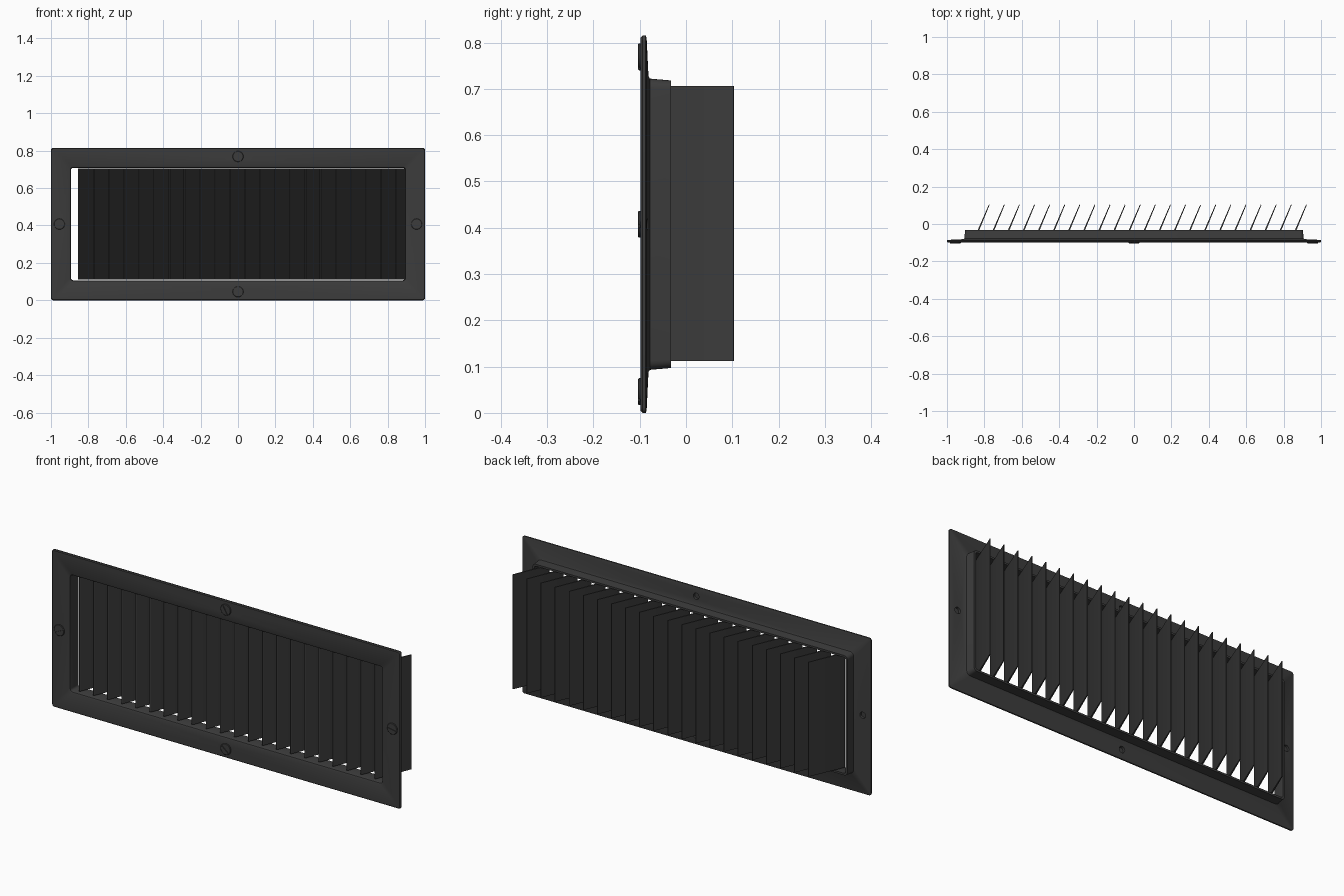
import bpy, bmesh, math
from mathutils import Matrix, Vector

if "Cube" in bpy.data.objects:
    bpy.data.objects.remove(bpy.data.objects["Cube"])

W, H = 1.0, 0.815          # half width, full height
mat = bpy.data.materials.new("dark_metal")
mat.diffuse_color = (0.045, 0.045, 0.045, 1)
mat.use_nodes = True
mat.node_tree.nodes["Principled BSDF"].inputs["Base Color"].default_value = mat.diffuse_color


def finish(name, bm, smooth=True):
    bmesh.ops.recalc_face_normals(bm, faces=bm.faces)
    me = bpy.data.meshes.new(name)
    bm.to_mesh(me)
    bm.free()
    ob = bpy.data.objects.new(name, me)
    bpy.context.collection.objects.link(ob)
    me.materials.append(mat)
    if smooth:
        bpy.ops.object.select_all(action='DESELECT')
        ob.select_set(True)
        bpy.context.view_layer.objects.active = ob
        bpy.ops.object.shade_smooth_by_angle(angle=math.radians(30))
    return ob


def rounded_loop(bm, margin, y, r, seg=5):
    """Rounded rectangle inset from the outer border of the plate."""
    hx, hz = W - margin - r, H / 2 - margin - r
    verts = []
    for q, (sx, sz) in enumerate([(1, 1), (-1, 1), (-1, -1), (1, -1)]):
        for i in range(seg + 1):
            a = math.pi / 2 * (q + i / seg)
            verts.append(bm.verts.new((sx * hx + r * math.cos(a), y,
                                       H / 2 + sz * hz + r * math.sin(a))))
    return verts


def cylinder(bm, r1, r2, y0, y1, x, z, seg=32):
    m = Matrix.Translation((x, (y0 + y1) / 2, z)) @ Matrix.Rotation(math.pi / 2, 4, 'X')
    bmesh.ops.create_cone(bm, cap_ends=True, segments=seg, radius1=r1, radius2=r2,
                          depth=y1 - y0, matrix=m)


def cut(ob, cutter):
    cutter.hide_render = True
    cutter.hide_viewport = True
    mod = ob.modifiers.new("cut", 'BOOLEAN')
    mod.object = cutter
    mod.solver = 'EXACT'


# Frame: cross-section (margin, y, corner radius) swept round the border
section = [(0.004, -0.098, 0.010), (0.0, -0.094, 0.012), (0.0, -0.087, 0.012),
           (0.006, -0.085, 0.010), (0.088, -0.081, 0.022), (0.093, -0.078, 0.020),
           (0.097, -0.032, 0.018), (0.107, -0.032, 0.012), (0.107, -0.088, 0.012),
           (0.104, -0.095, 0.014), (0.098, -0.098, 0.018)]
bm = bmesh.new()
loops = [rounded_loop(bm, *s) for s in section]
for a, b in zip(loops, loops[1:] + loops[:1]):
    n = len(a)
    for i in range(n):
        bm.faces.new((a[i], a[(i + 1) % n], b[(i + 1) % n], b[i]))
frame = finish("frame", bm)

# Screw positions: centre of each side, with slot angle
screws = [("left", -0.955, H / 2, 155), ("right", 0.955, H / 2, 10),
          ("top", 0, H - 0.046, 60), ("bottom", 0, 0.046, 40)]

# Screw holes through the flange
bm = bmesh.new()
for _, x, z, _ in screws:
    cylinder(bm, 0.016, 0.016, -0.12, -0.06, x, z, 24)
cut(frame, finish("hole_cutter", bm, False))

# Slotted screws: chamfered head and short shank
for side, x, z, ang in screws:
    bm = bmesh.new()
    section = [(0, -0.0935), (0.0145, -0.0935), (0.0145, -0.098), (0.029, -0.098),
               (0.029, -0.1015), (0.027, -0.1035), (0, -0.1035)]
    vs = [bm.verts.new((x + r, y, z)) for r, y in section]
    es = [bm.edges.new(p) for p in zip(vs, vs[1:])]
    bmesh.ops.spin(bm, geom=vs + es, cent=(x, 0, z), axis=(0, 1, 0),
                   angle=2 * math.pi, steps=32, use_duplicate=False)
    bmesh.ops.remove_doubles(bm, verts=bm.verts, dist=1e-5)
    screw = finish("screw_" + side, bm)
    bm = bmesh.new()
    bmesh.ops.create_cube(bm, size=1, matrix=Matrix.Translation((x, -0.1035, z))
                          @ Matrix.Rotation(math.radians(ang), 4, 'Y')
                          @ Matrix.Diagonal((0.07, 0.008, 0.007, 1)))
    cut(screw, finish("slot_cutter_" + side, bm, False))

# Slanted vertical louvre blades with a rounded front nose
COUNT, FIRST, LAST = 22, -0.851, 0.845
front, back, t = Vector((0, -0.079)), Vector((0.077, 0.103)), 0.003
d = (back - front).normalized()
nrm = Vector((-d.y, d.x))
outline = [back - nrm * t * 0.7, back + nrm * t * 0.7]
nose = 0.0045
for i in range(9):
    a = math.pi * i / 8
    outline.append(front + nrm * nose * math.cos(a) - d * nose * math.sin(a))
for k in range(COUNT):
    x0 = FIRST + (LAST - FIRST) * k / (COUNT - 1)
    bm = bmesh.new()
    f = bm.faces.new([bm.verts.new((x0 + p.x, p.y, 0.112)) for p in outline])
    ext = bmesh.ops.extrude_face_region(bm, geom=[f])
    bmesh.ops.translate(bm, vec=(0, 0, 0.594),
                        verts=[v for v in ext["geom"] if isinstance(v, bmesh.types.BMVert)])
    finish("blade_%02d" % (k + 1), bm)
